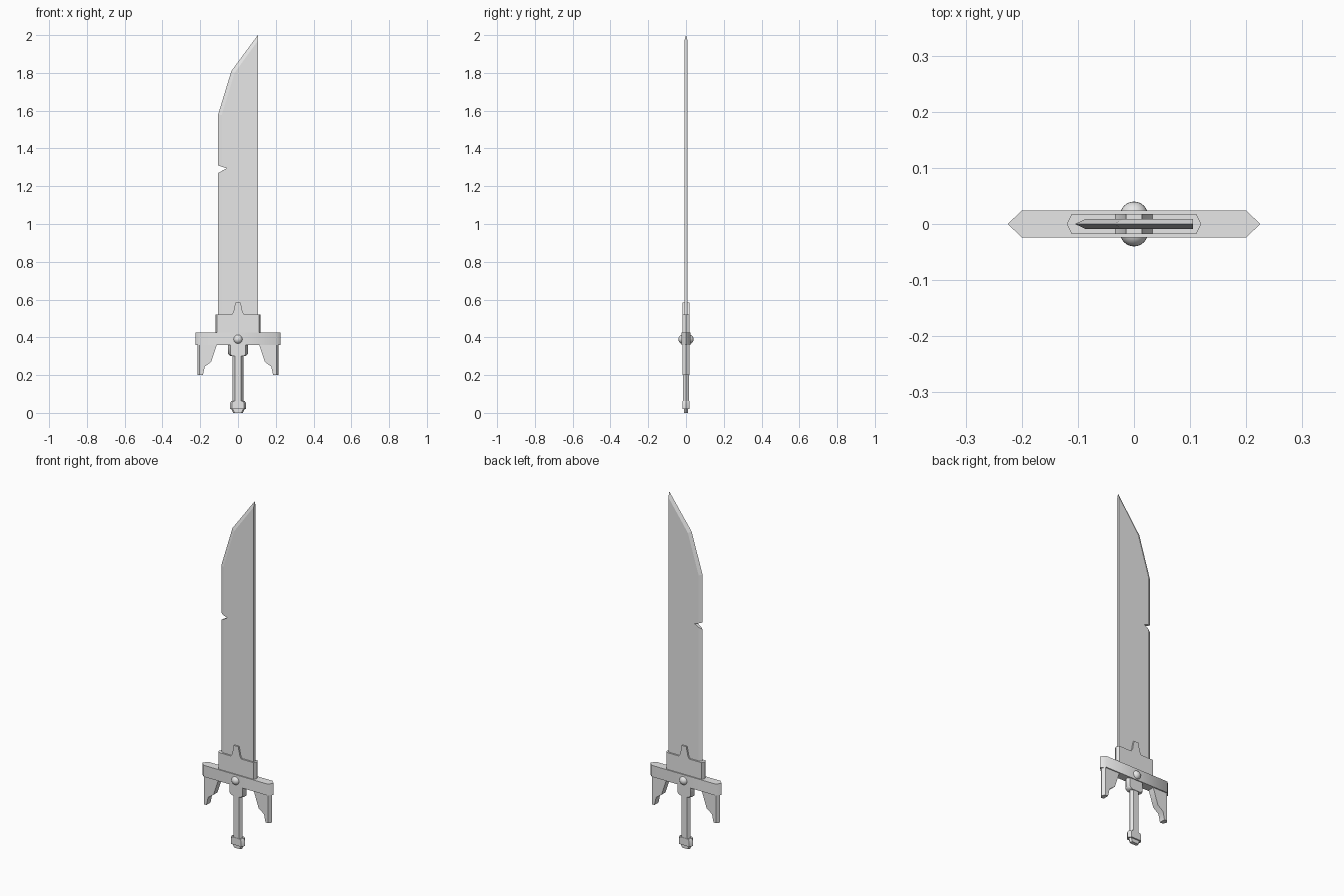
import bpy, bmesh, math

cube = bpy.data.objects.get("Cube")
if cube:
    bpy.data.objects.remove(cube, do_unlink=True)

steel = bpy.data.materials.new("steel_grey")
steel.use_nodes = True
steel.diffuse_color = (0.8, 0.8, 0.8, 1)
steel.node_tree.nodes["Principled BSDF"].inputs["Base Color"].default_value = (0.8, 0.8, 0.8, 1)


def finish(bm, name, angle):
    """Turn a bmesh into a shaded object with the steel colour."""
    bmesh.ops.remove_doubles(bm, verts=bm.verts, dist=1e-5)
    bmesh.ops.recalc_face_normals(bm, faces=bm.faces)
    mesh = bpy.data.meshes.new(name)
    bm.to_mesh(mesh)
    bm.free()
    mesh.materials.append(steel)
    obj = bpy.data.objects.new(name, mesh)
    bpy.context.collection.objects.link(obj)
    if angle:
        bpy.ops.object.select_all(action="DESELECT")
        obj.select_set(True)
        bpy.context.view_layer.objects.active = obj
        bpy.ops.object.shade_smooth_by_angle(angle=math.radians(angle))
    return obj


def ridged_plate(name, points, half, mirror=False, angle=50):
    """Plate from an x-z outline; each point is x, z and the x, z of its face corner."""
    if mirror:
        points = points + [(-x, z, -ix, iz) for x, z, ix, iz in reversed(points)]
    bm = bmesh.new()
    ridge = [bm.verts.new((x, 0, z)) for x, z, ix, iz in points]
    for y in (-half, half):
        rim = [bm.verts.new((ix, y, iz)) for x, z, ix, iz in points]
        bm.faces.new(rim)
        for i in range(len(rim)):
            j = (i + 1) % len(rim)
            bm.faces.new((ridge[i], ridge[j], rim[j], rim[i]))
    return finish(bm, name, angle)


def inset(points, amount):
    """Give outline points a ridge by pulling the face corners toward the middle."""
    return [(x, z, x - amount, z) for x, z in points]


# Blade with a sharpened edge and a nick
ridged_plate("blade", [
    (0.105, 0.4, 0.105, 0.4), (0.105, 2.0, 0.105, 1.97),
    (-0.035, 1.81, -0.018, 1.8), (-0.105, 1.58, -0.086, 1.577),
    (-0.105, 1.31, -0.085, 1.303), (-0.06, 1.295, -0.06, 1.295),
    (-0.105, 1.27, -0.085, 1.281), (-0.105, 0.4, -0.085, 0.4)], 0.009, angle=0)

# Blade socket with a raised tooth
ridged_plate("blade_socket",
             inset([(0.12, 0.36), (0.12, 0.52)], 0.009)
             + inset([(0.033, 0.52), (0.024, 0.535), (0.014, 0.585)], 0),
             0.018, mirror=True)

# Crossguard bar
ridged_plate("crossguard", inset([(0.225, 0.36), (0.225, 0.425)], 0.025), 0.024, mirror=True)

# Hanging guard prongs
prong = (inset([(0.215, 0.36), (0.215, 0.2)], 0.012)
         + inset([(0.186, 0.2), (0.176, 0.245), (0.142, 0.27), (0.112, 0.36)], 0))
for side, label in ((1, "left"), (-1, "right")):
    ridged_plate("prong_" + label,
                 [(side * x, z, side * ix, iz) for x, z, ix, iz in prong], 0.018)

# Handle: collar, grip, pommel and end cap
ridged_plate("grip_collar",
             inset([(0.04, 0.3), (0.053, 0.312), (0.053, 0.36)], 0.012), 0.019, mirror=True)
ridged_plate("grip", inset([(0.028, 0.05), (0.028, 0.31)], 0.011), 0.016, mirror=True)
ridged_plate("pommel",
             inset([(0.043, 0.02), (0.043, 0.052), (0.036, 0.062)], 0.011), 0.018, mirror=True)
ridged_plate("pommel_cap", inset([(0.026, 0.0), (0.036, 0.022)], 0.008), 0.01, mirror=True)

# Round studs on both faces of the crossguard
for side, label in ((-1, "front"), (1, "back")):
    bm = bmesh.new()
    bmesh.ops.create_uvsphere(bm, u_segments=24, v_segments=12, radius=0.025)
    bmesh.ops.translate(bm, verts=bm.verts, vec=(0, side * 0.015, 0.39))
    finish(bm, "stud_" + label, 60)
